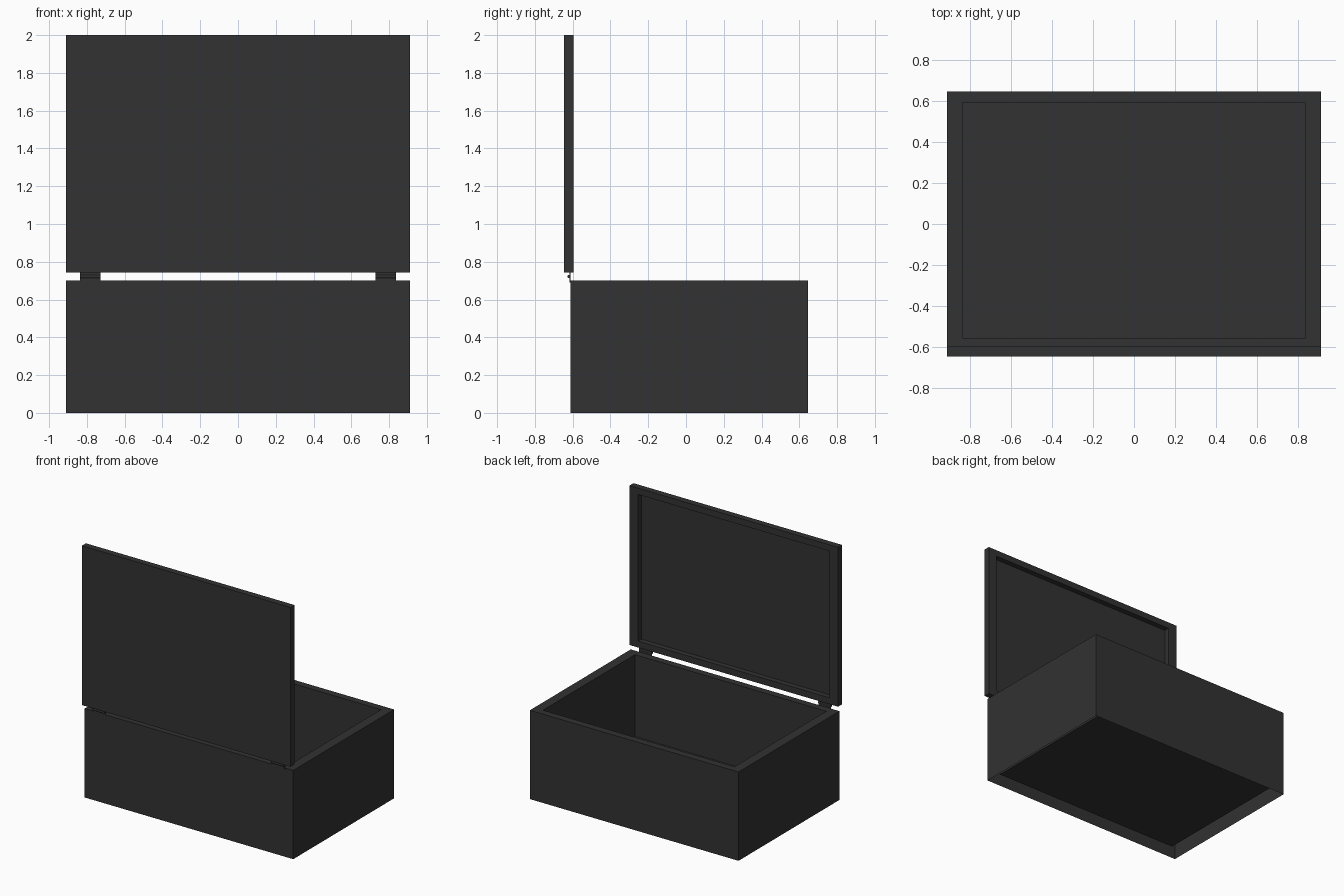
import bpy, bmesh, math
from mathutils import Vector, Matrix

default = bpy.data.objects.get("Cube")
if default:
    bpy.data.objects.remove(default, do_unlink=True)

charcoal = bpy.data.materials.new("charcoal")
charcoal.use_nodes = True
COLOR = (0.032, 0.032, 0.032, 1)
charcoal.diffuse_color = COLOR
charcoal.node_tree.nodes["Principled BSDF"].inputs["Base Color"].default_value = COLOR


def finish(bm, name):
    mesh = bpy.data.meshes.new(name)
    bm.normal_update()
    bm.to_mesh(mesh)
    bm.free()
    mesh.materials.append(charcoal)
    obj = bpy.data.objects.new(name, mesh)
    bpy.context.collection.objects.link(obj)


def block(low, high):
    """Box between two opposite corners."""
    low, high = Vector(low), Vector(high)
    bm = bmesh.new()
    bmesh.ops.create_cube(bm, size=1)
    bmesh.ops.scale(bm, vec=high - low, verts=bm.verts)
    bmesh.ops.translate(bm, vec=(low + high) / 2, verts=bm.verts)
    bm.normal_update()
    return bm


def face_towards(bm, direction):
    return max(bm.faces, key=lambda f: f.normal.dot(direction))


def recess(bm, direction, depth):
    """Leave a rim around the face that looks in a direction and sink the rest."""
    direction = Vector(direction)
    face = face_towards(bm, direction)
    inner = bmesh.ops.extrude_discrete_faces(bm, faces=[face])["faces"][0]
    centre = inner.calc_center_median()
    for v in inner.verts:
        v.co = centre + RIM @ (v.co - centre)
    inner = bmesh.ops.extrude_discrete_faces(bm, faces=[inner])["faces"][0]
    bmesh.ops.translate(bm, vec=-direction * depth, verts=inner.verts)
    bm.normal_update()


HALF_WIDTH = 0.911
RIM = Matrix.Diagonal((0.917, 0.912, 0.92))  # share of a face inside its rim

# Box body: one folded sheet, open underneath, with the cavity hanging inside
body = block((-HALF_WIDTH, -0.612, 0), (HALF_WIDTH, 0.646, 0.701))
bottom = face_towards(body, Vector((0, 0, -1)))
bmesh.ops.delete(body, geom=[bottom], context="FACES_ONLY")
recess(body, (0, 0, 1), 0.646)
finish(body, "box_body")

# Upright lid with a sunken inner panel
lid = block((-HALF_WIDTH, -0.646, 0.742), (HALF_WIDTH, -0.596, 2.0))
recess(lid, (0, 1, 0), 0.042)
finish(lid, "lid")

# Hinges: a thin leaf and a small barrel on each side
for side, sign in (("left", 1), ("right", -1)):
    x = 0.782 * sign
    leaf = block((x - 0.055, -0.616, 0.69), (x + 0.055, -0.612, 0.745))
    finish(leaf, side + "_hinge_leaf")
    barrel = bmesh.new()
    bmesh.ops.create_cone(barrel, cap_ends=True, segments=12, radius1=0.009,
                          radius2=0.009, depth=0.11)
    turn = Matrix.Translation((x, -0.619, 0.722)) @ Matrix.Rotation(math.pi / 2, 4, "Y")
    bmesh.ops.transform(barrel, matrix=turn, verts=barrel.verts)
    finish(barrel, side + "_hinge_barrel")
